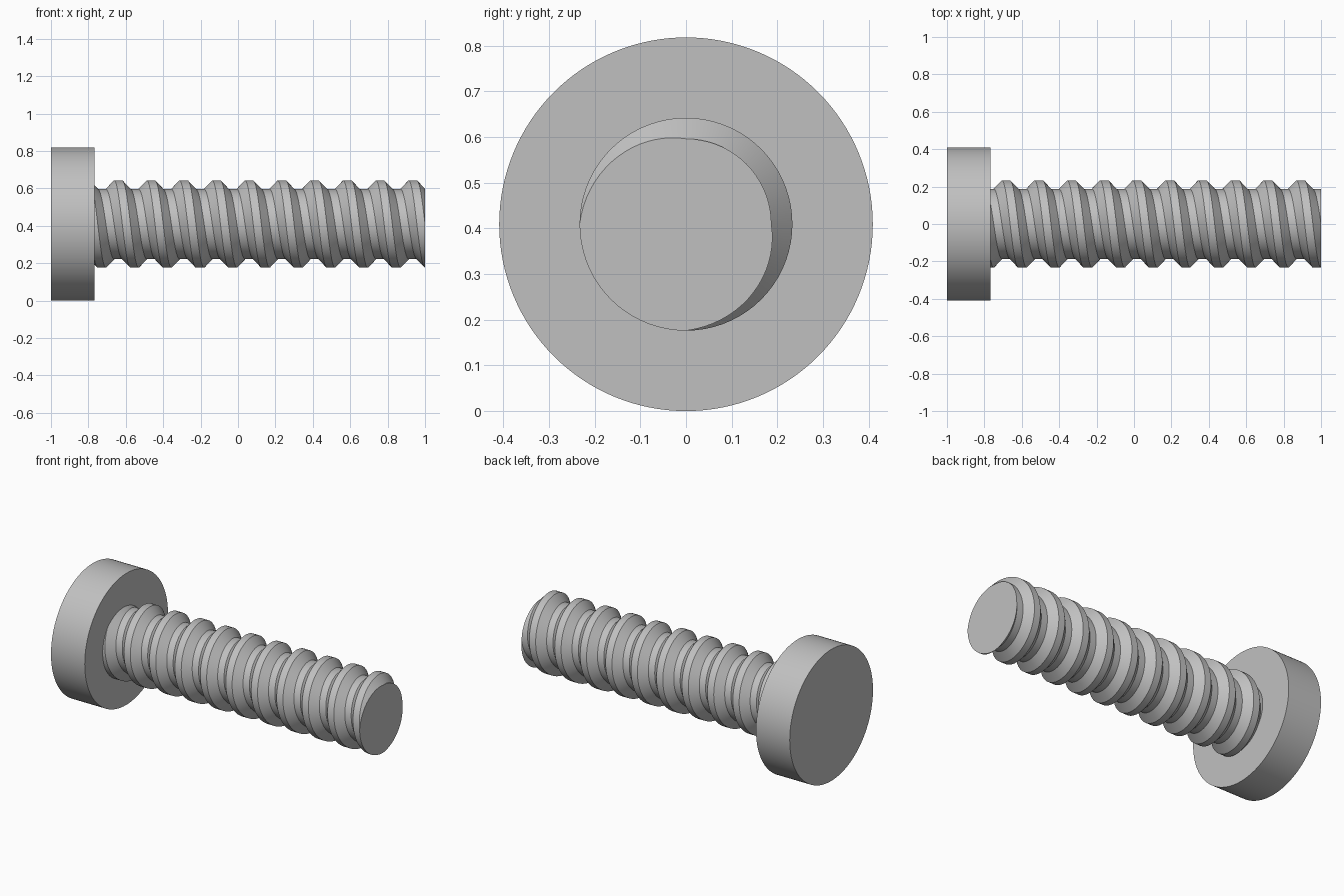
import bpy, bmesh, math

old = bpy.data.objects.get("Cube")
if old:
    bpy.data.objects.remove(old, do_unlink=True)

HEAD_RADIUS, HEAD_END = 0.409, -0.768
CREST, ROOT, PITCH = 0.233, 0.187, 0.175
STEPS, TURNS, LEAD = 72, 13, 12

steel = bpy.data.materials.new("grey_steel")
steel.use_nodes = True
steel.diffuse_color = (0.53, 0.53, 0.53, 1)
steel.node_tree.nodes["Principled BSDF"].inputs["Base Color"].default_value = steel.diffuse_color


def finish(bm, name):
    """Turn a bmesh into a smooth shaded object lying along x."""
    bmesh.ops.recalc_face_normals(bm, faces=bm.faces)
    mesh = bpy.data.meshes.new(name)
    bm.to_mesh(mesh)
    bm.free()
    mesh.materials.append(steel)
    obj = bpy.data.objects.new(name, mesh)
    obj.location.z = HEAD_RADIUS
    bpy.context.collection.objects.link(obj)
    bpy.ops.object.select_all(action="DESELECT")
    obj.select_set(True)
    bpy.context.view_layer.objects.active = obj
    bpy.ops.object.shade_smooth_by_angle(angle=math.radians(30))


# Plain round head
bm = bmesh.new()
bmesh.ops.create_cone(bm, cap_ends=True, segments=128, radius1=HEAD_RADIUS,
                      radius2=HEAD_RADIUS, depth=HEAD_END + 1)
for v in bm.verts:
    v.co = (v.co.z + (HEAD_END - 1) / 2, v.co.x, v.co.y)
finish(bm, "bolt_head")

# Threaded shaft: a trapezoid profile swept along a right-handed helix
profile = [(0, CREST), (0.25, CREST), (0.5, ROOT), (0.75, ROOT)]
bm = bmesh.new()
rows = []
for i in range((TURNS + 1) * STEPS + 1):
    a = math.tau * i / STEPS - math.pi / 2
    rows.append([bm.verts.new((1 + PITCH * (i / STEPS - LEAD + off),
                               r * math.cos(a), r * math.sin(a)))
                 for off, r in profile])
for i in range(TURNS * STEPS):
    # Each row ends on the crest of the following turn
    near = rows[i] + [rows[i + STEPS][0]]
    far = rows[i + 1] + [rows[i + 1 + STEPS][0]]
    for k in range(len(profile)):
        bm.faces.new((near[k], near[k + 1], far[k + 1], far[k]))
bmesh.ops.delete(bm, geom=[v for v in bm.verts if not v.link_faces], context="VERTS")

# Cut both ends flat and close them
for x, side in ((1, 1), (HEAD_END - 0.01, -1)):
    cut = bmesh.ops.bisect_plane(bm, geom=bm.verts[:] + bm.edges[:] + bm.faces[:], dist=1e-5,
                                 plane_co=(x, 0, 0), plane_no=(side, 0, 0), clear_outer=True)
    rim = [e for e in cut["geom_cut"] if isinstance(e, bmesh.types.BMEdge)]
    bmesh.ops.edgeloop_fill(bm, edges=rim)
finish(bm, "threaded_shaft")
